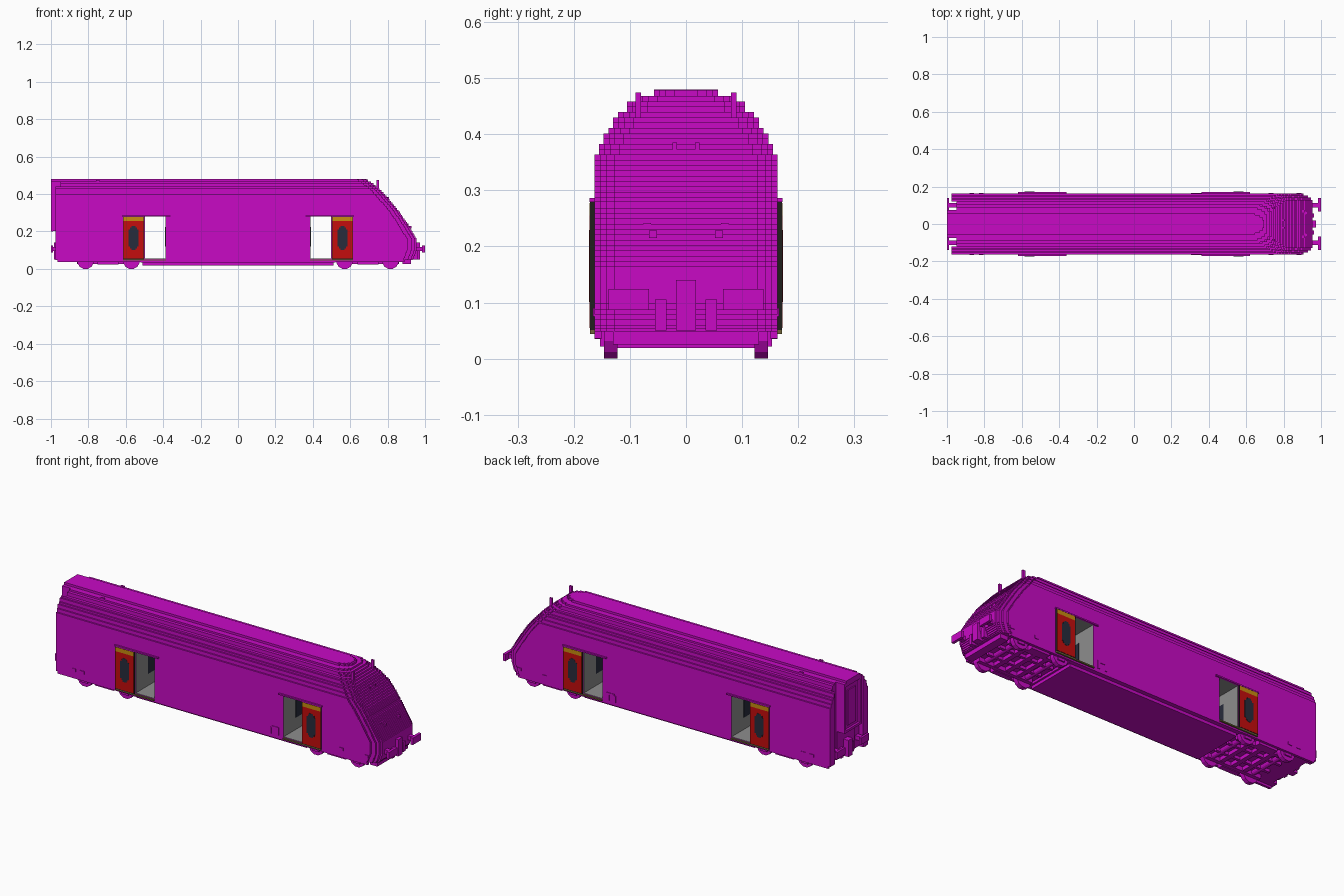
import bpy, bmesh, math

if "Cube" in bpy.data.objects:
    bpy.data.objects.remove(bpy.data.objects["Cube"])


def material(name, rgb):
    m = bpy.data.materials.new(name)
    m.use_nodes = True
    m.diffuse_color = (*rgb, 1)
    m.node_tree.nodes["Principled BSDF"].inputs["Base Color"].default_value = (*rgb, 1)
    return m


MAGENTA = material("magenta", (0.58, 0.003, 0.56))
RED = material("red", (0.56, 0.004, 0.004))
AMBER = material("amber", (0.58, 0.26, 0.005))
GLASS = material("dark_glass", (0.02, 0.025, 0.045))
GREY = material("grey", (0.27, 0.27, 0.27))
BLACK = material("black", (0.014, 0.013, 0.012))
OLIVE = material("olive", (0.16, 0.13, 0.04))


def finish(name, bm, mat):
    bmesh.ops.recalc_face_normals(bm, faces=bm.faces)
    me = bpy.data.meshes.new(name)
    bm.to_mesh(me)
    bm.free()
    me.materials.append(mat)
    ob = bpy.data.objects.new(name, me)
    bpy.context.scene.collection.objects.link(ob)
    return ob


def prism(bm, pts, z0, z1):
    lo = [bm.verts.new((x, y, z0)) for x, y in pts]
    hi = [bm.verts.new((x, y, z1)) for x, y in pts]
    bm.faces.new(lo[::-1])
    bm.faces.new(hi)
    for i in range(len(pts)):
        j = (i + 1) % len(pts)
        bm.faces.new((lo[i], lo[j], hi[j], hi[i]))


def add_box(bm, x, y, z):
    prism(bm, [(x[0], y[0]), (x[1], y[0]), (x[1], y[1]), (x[0], y[1])], *z)


def boxes(name, items, mat):
    bm = bmesh.new()
    for it in items:
        add_box(bm, *it)
    return finish(name, bm, mat)


def both(x, y, z):
    """The same box on both sides of the car."""
    return [(x, y, z), (x, (-y[1], -y[0]), z)]


# Stepped outline of the car: half width and nose reach by height
WIDTHS = [(0.365, .163), (0.385, .155), (0.40, .147), (0.414, .138), (0.43, .13),
          (0.443, .121), (0.455, .105), (0.464, .088), (0.472, .073), (0.481, .057)]
NOSE = [(0.03, .92), (0.06, .94), (0.10, .955), (0.16, .955), (0.22, .92), (0.31, .86),
        (0.41, .775), (0.45, .73), (0.48, .685)]
CORNER = [(0, .036), (.01, .036), (.01, .02), (.026, .02), (.026, .01), (.05, .01), (.05, 0)]


def half_width(z):
    return next((w for top, w in WIDTHS if z < top), WIDTHS[-1][1])


def nose_x(z):
    for (z0, x0), (z1, x1) in zip(NOSE, NOSE[1:]):
        if z <= z1:
            return x0 + (x1 - x0) * (z - z0) / (z1 - z0)
    return NOSE[-1][1]


def rear_pts(w, z):
    """Half of the rear end outline, from the centre to the side."""
    mid = -.988 if z > .2 else -.955
    if z > .45:
        mid = -1
    pts = [(mid, .075), (-.95, .075)] if w > .075 else [(mid, w)]
    if w > .12:
        pts += [(-.95, .12), (-.976, .12), (-.976, w)]
    elif w > .075:
        pts += [(-.95, w)]
    return pts


def front_pts(w, z):
    """Half of the nose outline, from the centre to the side."""
    return [(nose_x(z) - dx, w - dy) for dx, dy in CORNER]


def mirrored(half):
    return half + [(x, -y) for x, y in reversed(half)]


# Body shell: stacked layers, split around the two open doorways
DOOR_LO, DOOR_HI, IN, OUT = .053, .281, .385, .5
bm = bmesh.new()
cuts = [.05 + .0095 * i for i in range(46)]
cuts = sorted([c for c in cuts if c < .478 and abs(c - DOOR_LO) > .004 and abs(c - DOOR_HI) > .004]
              + [.048, DOOR_LO, DOOR_HI, .48])
for z0, z1 in zip(cuts, cuts[1:]):
    if z1 - z0 < .001:
        continue
    zm = (z0 + z1) / 2
    w = half_width(zm)
    rear, front = rear_pts(w, zm), front_pts(w, zm)
    if DOOR_LO < zm < DOOR_HI:
        prism(bm, mirrored(rear + [(-OUT, w)]), z0, z1)
        add_box(bm, (-IN, IN), (-w, w), (z0, z1))
        prism(bm, mirrored([(OUT, w)] + front[::-1]), z0, z1)
    else:
        prism(bm, mirrored(rear + front[::-1]), z0, z1)
finish("body_shell", bm, MAGENTA)

# Underframe and skirts
boxes("underframe", [((-.52, .52), (-.163, .163), (.035, .048)),
                     ((-.51, .51), (-.14, .14), (.019, .035))], MAGENTA)
boxes("side_skirts", both((-.965, -.52), (.15, .163), (.036, .048))
      + both((.52, .89), (.15, .163), (.036, .048))
      + [((.88, .925), (-.13, .13), (.025, .048))], MAGENTA)

# Gangway frame on the rear end
boxes("gangway_frame", both((-1, -.988), (.06, .075), (.2, .45))
      + [((-1, -.988), (-.06, .06), (.2, .213)),
         ((-.994, -.988), (-.035, .035), (.23, .42))], MAGENTA)

# Vestibules lined in grey, with dark panes on the bulkheads
t = .002
for side, s in (("rear", -1), ("front", 1)):
    def span(a, b):
        return tuple(sorted((s * a, s * b)))
    boxes(side + "_vestibule_lining", [
        (span(IN, IN + t), (-.162, .162), (DOOR_LO, DOOR_HI)),
        (span(OUT - t, OUT), (-.162, .162), (DOOR_LO, DOOR_HI)),
        (span(IN, OUT), (-.162, .162), (DOOR_HI - t, DOOR_HI))], GREY)
    boxes(side + "_bulkhead_panes", [
        (span(IN + t, IN + 2 * t), (-.06, .06), (.12, .225)),
        (span(OUT - 2 * t, OUT - t), (-.06, .06), (.12, .225))], GLASS)
    boxes(side + "_vestibule_floor", [(span(IN, OUT), (-.162, .162), (DOOR_LO, DOOR_LO + t))], GREY)
    boxes(side + "_door_sills", both(span(IN, .615), (.162, .171), (.044, .051)), OLIVE)
    boxes(side + "_door_rails", both(span(.36, .62), (.162, .172), (.279, .286)), MAGENTA)

    # Sliding doors parked outside the body
    a, b = .502, .615
    boxes(side + "_door_cores", both(span(a, b), (.163, .171), (.051, .279)), BLACK)
    boxes(side + "_door_panels", both(span(a + .002, b - .002), (.171, .1722), (.055, .255)), RED)
    boxes(side + "_door_headers", both(span(a + .002, b - .002), (.171, .1722), (.255, .277)), AMBER)
    panes = []
    for inset, dz in ((0, .046), (.008, .056), (.015, .064)):
        panes += both(span(.532 + inset, .585 - inset), (.1715, .1732 + inset * .005),
                      (.165 - dz, .165 + dz))
    boxes(side + "_door_windows", panes, GLASS)

    # Bogie: frame, bars, axles and wheels
    frame = both(span(.535, .86), (.10, .12), (.026, .048))
    frame += both(span(.64, .75), (.122, .15), (.024, .048))
    frame += both(span(.535, .86), (.035, .05), (.032, .048))
    for x in (.62, .69, .76):
        frame.append((span(x - .012, x + .012), (-.10, .10), (.029, .048)))
    bm = bmesh.new()
    for it in frame:
        add_box(bm, *it)
    for x in (.57, .815):
        for y, depth, r in ((-.134, .024, .045), (.134, .024, .045), (0, .25, .014)):
            ret = bmesh.ops.create_cone(bm, cap_ends=True, segments=12, radius1=r, radius2=r, depth=depth)
            for v in ret["verts"]:
                px, py, pz = v.co
                # turn half a facet so the wheel stands on a flat
                c, n = math.cos(math.pi / 12), math.sin(math.pi / 12)
                v.co = (s * x + px * c - py * n, y + pz, .0435 + px * n + py * c)
        for y0, y1 in ((.145, .153), (-.153, -.145)):
            add_box(bm, span(x - .02, x + .02), (y0, y1), (.022, .05))
    finish(side + "_bogie", bm, MAGENTA)

# Buffers and couplers at both ends
boxes("front_buffers", both((.93, .99), (.088, .112), (.095, .117))
      + both((.985, 1.0), (.066, .138), (.087, .124)), MAGENTA)
boxes("rear_buffers", both((-.99, -.94), (.088, .112), (.095, .117))
      + both((-1.0, -.988), (.066, .138), (.087, .124)), MAGENTA)
boxes("couplers", [((.93, .972), (-.018, .018), (.05, .14)),
                   ((-.985, -.94), (-.018, .018), (.05, .14))]
      + both((.93, .963), (.035, .055), (.05, .105))
      + both((-.966, -.94), (.035, .055), (.05, .105)), MAGENTA)

# Raised headlight rims stepping up the nose
rims = []
for i in range(6):
    z, y = .215 + .0133 * i, .052 + .010 * i
    rims += both((nose_x(z) - .03 - .004 * i, nose_x(z) + .004 - .006 * i), (y, y + .014), (z, z + .0133))
rims += both((nose_x(.38) - .02, nose_x(.38) + .008), (.016, .024), (.372, .385))
boxes("headlight_rims", rims, MAGENTA)

# Small fittings: roof pegs, windscreen pegs, side steps and hatches
boxes("roof_pegs", both((-.76, -.74), (.08, .09), (.46, .474))
      + both((.74, .755), (.08, .09), (.43, .474)), MAGENTA)
steps = both((.305, .315), (.163, .166), (.055, .09)) + both((.315, .36), (.163, .166), (.088, .098))
steps += both((.345, .36), (.163, .166), (.055, .088))
for x in (-.88, -.83, .72, .87):
    steps += both((x, x + .025), (.163, .166), (.075, .09))
boxes("side_steps", steps, MAGENTA)
